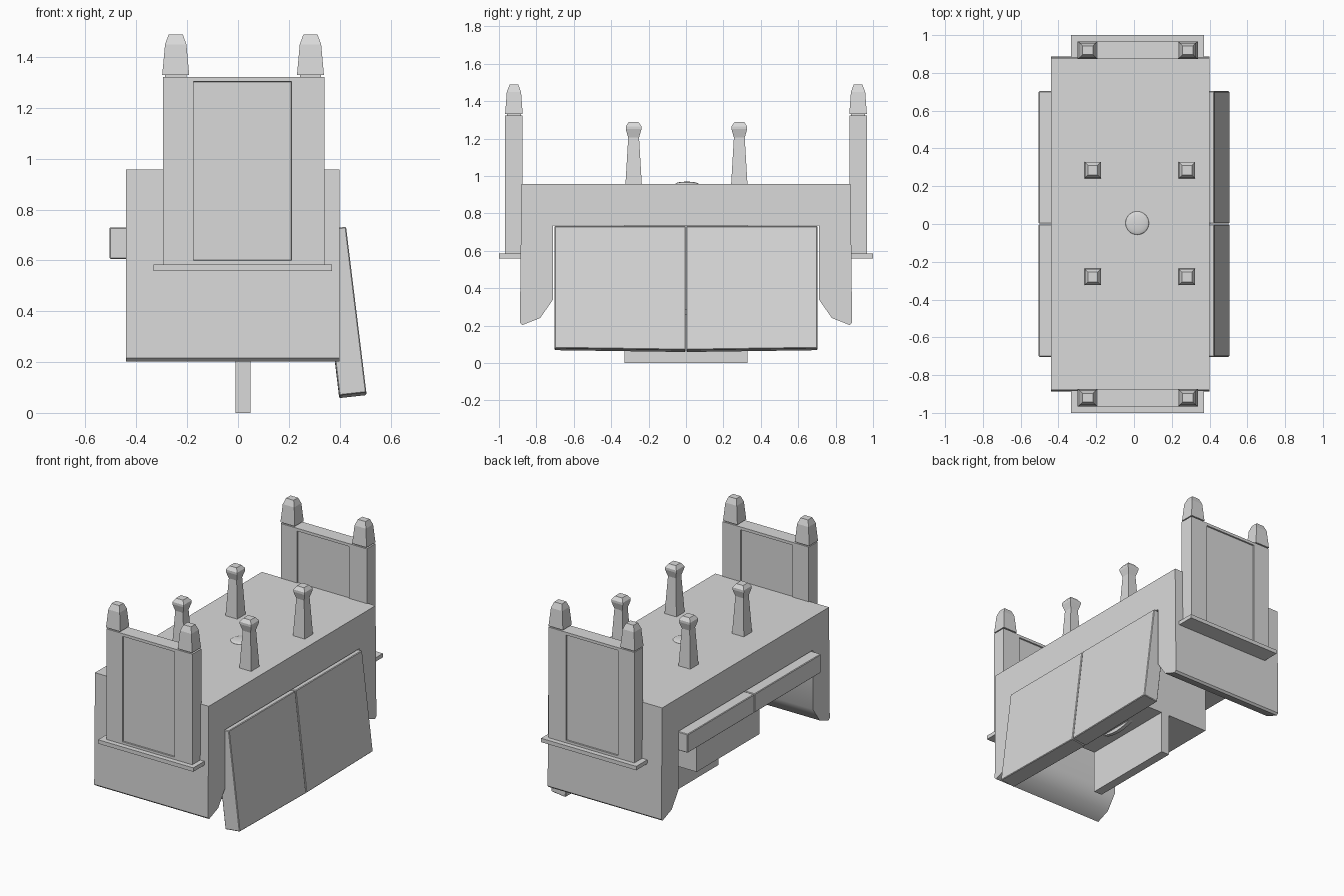
import bpy, bmesh, math
from mathutils import Vector

if "Cube" in bpy.data.objects:
    bpy.data.objects.remove(bpy.data.objects["Cube"], do_unlink=True)

grey = bpy.data.materials.new("plain_grey")
grey.use_nodes = True
COLOUR = (0.7, 0.7, 0.7, 1)
grey.diffuse_color = COLOUR
grey.node_tree.nodes["Principled BSDF"].inputs["Base Color"].default_value = COLOUR


def finish(name, bm):
    bmesh.ops.recalc_face_normals(bm, faces=bm.faces)
    mesh = bpy.data.meshes.new(name)
    bm.to_mesh(mesh)
    bm.free()
    mesh.materials.append(grey)
    obj = bpy.data.objects.new(name, mesh)
    bpy.context.collection.objects.link(obj)
    return obj


def prism(name, outline, offset):
    """Extrude a planar outline along an offset."""
    bm = bmesh.new()
    face = bm.faces.new([bm.verts.new(p) for p in outline])
    moved = bmesh.ops.extrude_face_region(bm, geom=[face])["geom"]
    verts = [g for g in moved if isinstance(g, bmesh.types.BMVert)]
    bmesh.ops.translate(bm, vec=Vector(offset), verts=verts)
    return finish(name, bm)


def box(name, x, y, z):
    return prism(name, [(x[0], y[0], z[0]), (x[1], y[0], z[0]),
                        (x[1], y[1], z[0]), (x[0], y[1], z[0])], (0, 0, z[1] - z[0]))


def square_post(name, cx, cy, rings):
    """Stack square rings given as (half x, half y, z)."""
    bm = bmesh.new()
    loops = [[bm.verts.new((cx + sx * hx, cy + sy * hy, z))
              for sx, sy in ((-1, -1), (1, -1), (1, 1), (-1, 1))]
             for hx, hy, z in rings]
    for low, high in zip(loops, loops[1:]):
        for i in range(4):
            j = (i + 1) % 4
            bm.faces.new((low[i], low[j], high[j], high[i]))
    bm.faces.new(loops[0])
    bm.faces.new(loops[-1])
    return finish(name, bm)


def smooth(obj, degrees):
    bpy.ops.object.select_all(action="DESELECT")
    obj.select_set(True)
    bpy.context.view_layer.objects.active = obj
    bpy.ops.object.shade_smooth_by_angle(angle=math.radians(degrees))


LEFT, RIGHT, MID = -0.44, 0.4, 0.02

# Main body: top slab with a chamfered apron hanging at each end
half = [(0.88, 0.957), (0.888, 0.215), (0.875, 0.203), (0.78, 0.24), (0.71, 0.34), (0.71, 0.735)]
profile = half + [(-y, z) for y, z in reversed(half)]
body = prism("body", [(LEFT, y, z) for y, z in profile], (RIGHT - LEFT, 0, 0))
smooth(body, 40)

# Inner box, keel plate and small bowed handle underneath
box("inner_box", (-0.31, 0.35), (-0.33, 0.33), (0.285, 0.735))
box("keel_plate", (-0.01, 0.05), (-0.33, 0.33), (0, 0.29))
bow = [(0.12, -0.15 + 0.3 * i / 8, 0.29 - 0.03 * math.sin(math.pi * i / 8)) for i in range(9)]
prism("bowed_handle", bow, (0.025, 0, 0))

# Hinged leaves: hanging on one side, swung level on the other
leaf = [(0.425, 0.732), (0.505, 0.07), (0.398, 0.058), (0.32, 0.72)]
for side, name in ((-1, "front"), (1, "back")):
    y0, y1 = side * 0.002, side * 0.703
    hanging = prism("hanging_leaf_" + name, [(x, y0, z) for x, z in leaf], (0, y1 - y0, 0))
    # The lower edge rises slightly towards the outer corner
    for v in hanging.data.vertices:
        if abs(v.co.y) > 0.5 and v.co.z < 0.3:
            v.co.z += 0.01
    level = box("level_leaf_" + name, (-0.505, 0.16), sorted((y0, y1)), (0.605, 0.73))
    for obj in (hanging, level):
        bevel = obj.modifiers.new("softened_edges", "BEVEL")
        bevel.width = 0.004
        bevel.segments = 1

# End boards with recessed panels, plinths and finials
for side, name in ((-1, "front"), (1, "back")):
    board = box("end_board_" + name, (-0.295, 0.34),
                sorted((side * 0.873, side * 0.967)), (0.575, 1.322))
    bm = bmesh.new()
    bm.from_mesh(board.data)
    for f in [f for f in bm.faces if abs(f.normal.y) > 0.9]:
        # Sink a central panel into each broad face
        normal = f.normal.copy()
        bmesh.ops.inset_individual(bm, faces=[f], thickness=0.02)
        for v in f.verts:
            v.co.x = 0.21 if v.co.x > MID else -0.175
            v.co.z = 1.303 if v.co.z > 1 else 0.6
        bmesh.ops.inset_individual(bm, faces=[f], thickness=0.001)
        bmesh.ops.translate(bm, vec=-normal * 0.01, verts=f.verts)
    bm.to_mesh(board.data)
    bm.free()

    box("plinth_" + name, (-0.333, 0.37), sorted((side * 0.87, side)), (0.558, 0.584))
    for cx in (-0.245, 0.285):
        square_post("finial_" + name, cx, side * 0.92,
                    [(0.042, 0.038, 1.31), (0.042, 0.038, 1.33), (0.053, 0.047, 1.33),
                     (0.042, 0.038, 1.45), (0.028, 0.023, 1.488)])

# Four flared posts on the top
for cx in (-0.218, 0.28):
    for cy in (-0.28, 0.285):
        square_post("top_post", cx, cy,
                    [(0.044, 0.044, 0.95), (0.029, 0.029, 1.205), (0.042, 0.042, 1.25),
                     (0.042, 0.042, 1.265), (0.026, 0.026, 1.288)])

# Low round dome in the centre of the top
bpy.ops.mesh.primitive_uv_sphere_add(segments=32, ring_count=16, radius=0.062,
                                     location=(0.017, 0.005, 0.957))
dome = bpy.context.object
dome.name = "centre_dome"
dome.scale.z = 0.2
dome.data.materials.append(grey)
smooth(dome, 30)
